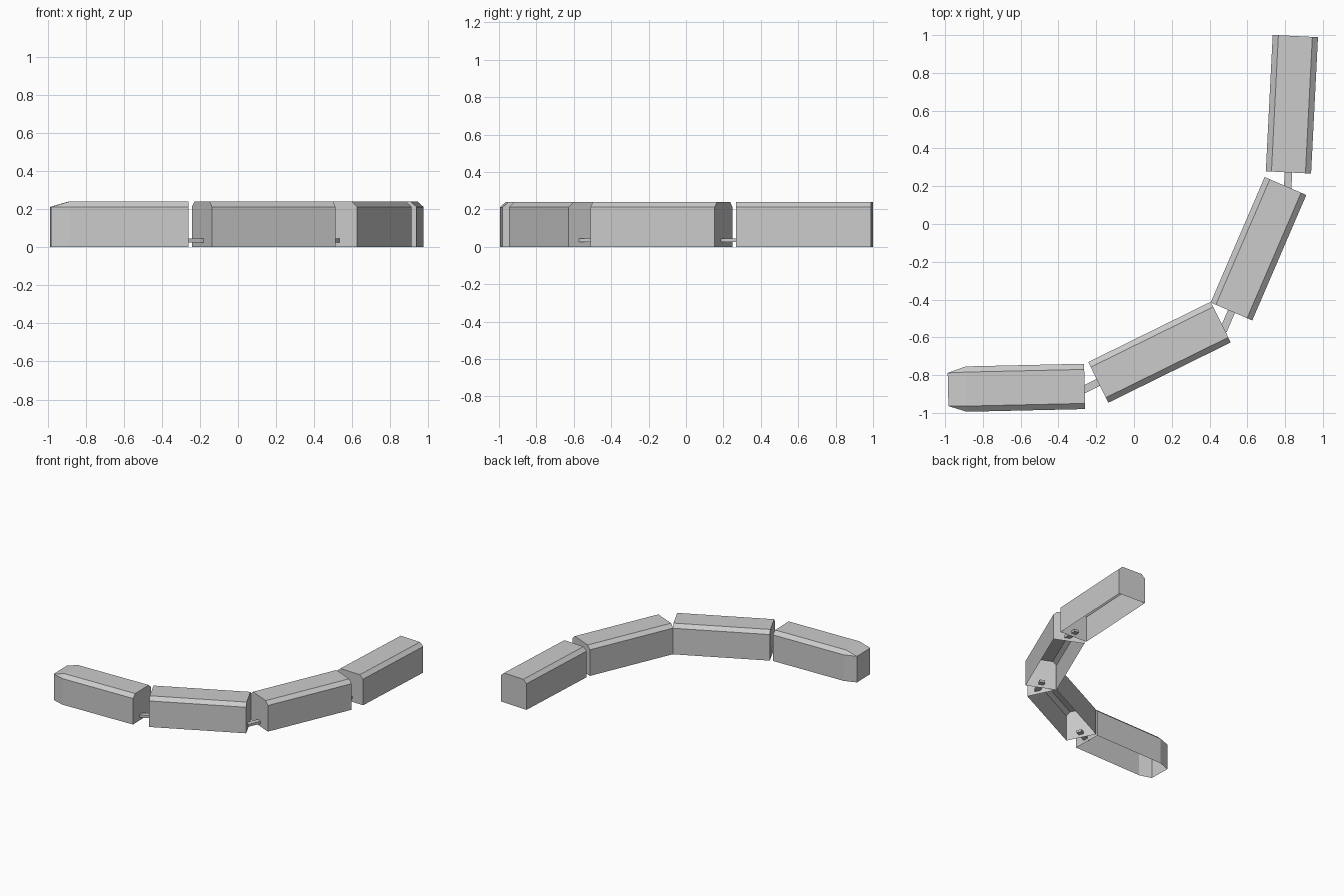
import bpy, bmesh
from math import radians
from mathutils import Matrix

if "Cube" in bpy.data.objects:
    bpy.data.objects.remove(bpy.data.objects["Cube"])

LENGTH, HALF_W, HEIGHT = 0.723, 0.12, 0.24
INSET, SHOULDER = 0.03, 0.212


def section(half, shoulder, inset, top):
    # open-bottomed cross-section, right sill over the roof to left sill
    right = [(-half, 0), (-half, shoulder), (-half + inset, top)]
    return right + [(-y, z) for y, z in reversed(right)]


BODY = section(HALF_W, SHOULDER, INSET, HEIGHT)
NOSE = section(0.088, SHOULDER, 0, SHOULDER)


def add_object(name, bm, place):
    bmesh.ops.remove_doubles(bm, verts=bm.verts[:], dist=0.0005)
    bmesh.ops.recalc_face_normals(bm, faces=bm.faces[:])
    mesh = bpy.data.meshes.new(name)
    bm.to_mesh(mesh)
    bm.free()
    obj = bpy.data.objects.new(name, mesh)
    obj.matrix_world = place
    bpy.context.collection.objects.link(obj)


def add_shell(name, stations, place):
    # hollow car shell lofted through (x, section) stations, open underneath
    bm = bmesh.new()
    rings = [[bm.verts.new((x, y, z)) for y, z in prof] for x, prof in stations]
    for a, b in zip(rings, rings[1:]):
        for i in range(len(a) - 1):
            bm.faces.new((a[i], a[i + 1], b[i + 1], b[i]))
    bm.faces.new(rings[0])
    bm.faces.new(rings[-1])
    add_object(name, bm, place)


def add_coupler(name, place):
    # flat bar through the car's rear wall, reaching the car behind
    bm = bmesh.new()
    bmesh.ops.create_cube(bm, size=1, matrix=Matrix.Translation((-LENGTH / 2 - 0.035, 0, 0.035))
                          @ Matrix.Diagonal((0.15, 0.04, 0.02, 1)))
    add_object(name, bm, place)


# centre x, centre y, heading in degrees
cars = [(-0.623, -0.868, 1.3), (0.135, -0.679, 26.2),
        (0.659, -0.131, 66.7), (0.836, 0.634, 87.1)]
h = LENGTH / 2
for n, (x, y, angle) in enumerate(cars):
    place = Matrix.Translation((x, y, 0)) @ Matrix.Rotation(radians(angle), 4, 'Z')
    if n == 0:
        # lead car with a tapered nose
        add_shell("lead_car", [(-h, NOSE), (-h + 0.097, BODY), (h, BODY)], place)
    else:
        add_shell(f"car_{n + 1}", [(-h, BODY), (h, BODY)], place)
        add_coupler(f"coupler_{n}", place)
